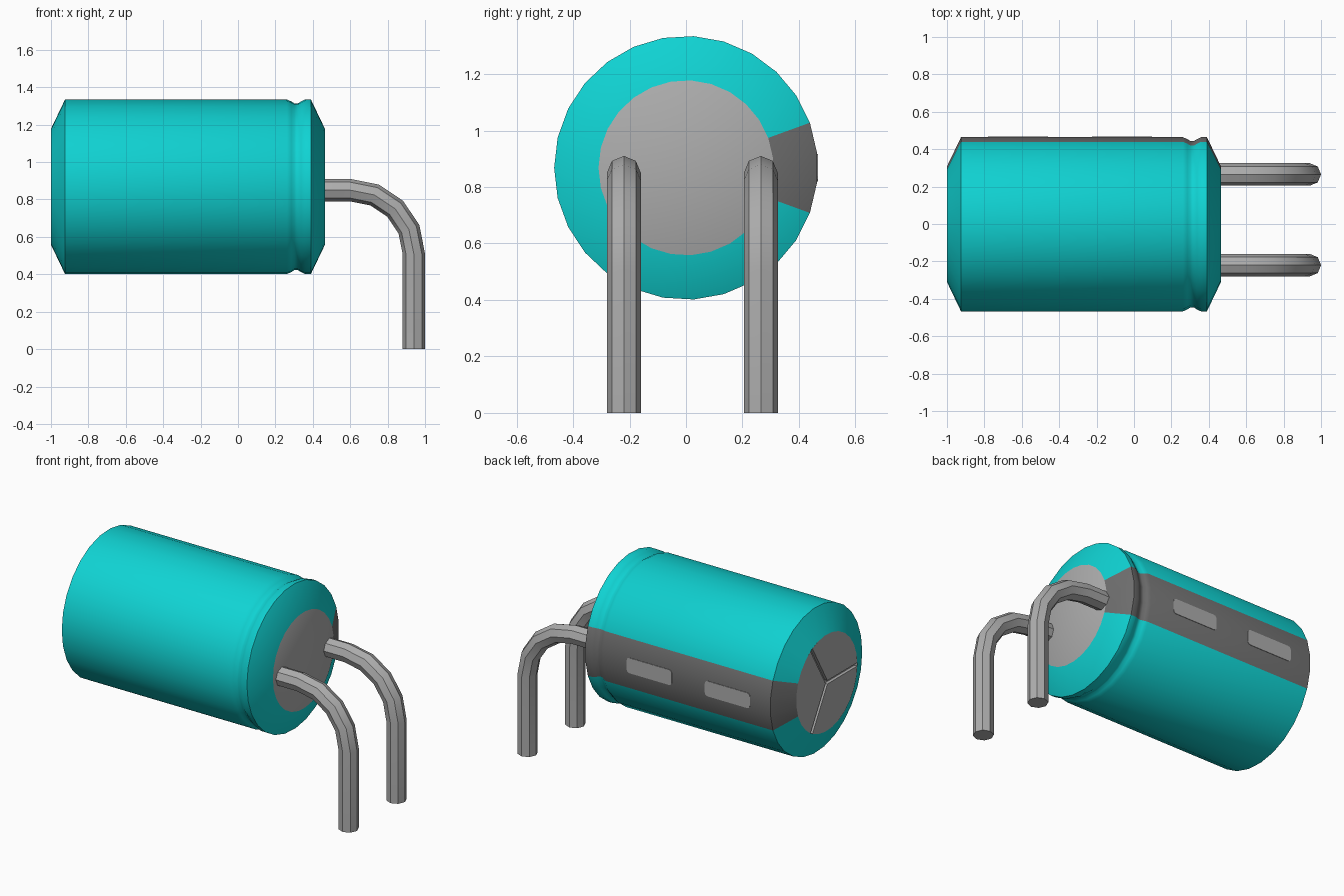
import bpy, bmesh, math
from mathutils import Vector

if "Cube" in bpy.data.objects:
    bpy.data.objects.remove(bpy.data.objects["Cube"], do_unlink=True)

SIDES = 27          # sides of the can
AXIS_Z = 0.868      # height of the can's axis
R_END = 0.31        # radius of the end discs
STEP = 2 * math.pi / SIDES


def material(name, rgb):
    m = bpy.data.materials.new(name)
    m.use_nodes = True
    m.diffuse_color = (*rgb, 1)
    bsdf = m.node_tree.nodes["Principled BSDF"]
    bsdf.inputs["Base Color"].default_value = (*rgb, 1)
    bsdf.inputs["Roughness"].default_value = 0.5
    return m


TEAL = material("teal sleeve", (0.005, 0.65, 0.65))
DARK = material("dark grey stripe", (0.16, 0.16, 0.16))
METAL = material("light grey metal", (0.42, 0.42, 0.42))


def finish(name, bm, mats, smooth=True):
    bmesh.ops.recalc_face_normals(bm, faces=bm.faces)
    me = bpy.data.meshes.new(name)
    bm.to_mesh(me)
    bm.free()
    for m in mats:
        me.materials.append(m)
    ob = bpy.data.objects.new(name, me)
    bpy.context.collection.objects.link(ob)
    if smooth:
        bpy.ops.object.select_all(action='DESELECT')
        ob.select_set(True)
        bpy.context.view_layer.objects.active = ob
        bpy.ops.object.shade_smooth_by_angle(angle=math.radians(35))
    return ob


def loft(bm, rings):
    """Skin closed rings of points and cap both ends."""
    loops = [[bm.verts.new(p) for p in ring] for ring in rings]
    n = len(loops[0])
    for a, b in zip(loops, loops[1:]):
        for i in range(n):
            j = (i + 1) % n
            bm.faces.new((a[i], a[j], b[j], b[i]))
    return bm.faces.new(loops[0]), bm.faces.new(loops[-1])


def around(x, r, a):
    """Point at angle a about the can's axis, measured from +y towards +z."""
    return Vector((x, r * math.cos(a), AXIS_Z + r * math.sin(a)))


# Can: turned profile with a recessed left end, bevels and a crimp groove
profile = [(-0.98, R_END), (-1.0, R_END), (-0.925, 0.467), (0.262, 0.467),
           (0.285, 0.457), (0.302, 0.446), (0.32, 0.446), (0.337, 0.457),
           (0.358, 0.467), (0.39, 0.467), (0.465, R_END)]
bm = bmesh.new()
ends = loft(bm, [[around(x, r, math.pi + i * STEP) for i in range(SIDES)]
                 for x, r in profile])
for f in bm.faces:
    c = f.calc_center_median()
    angle = math.atan2(c.z - AXIS_Z, c.y)
    f.material_index = 1 if abs(angle) < 1.5 * STEP else 0
    if c.x < -0.975 and f not in ends:      # inner wall of the recess
        f.material_index = 2 if c.x > -0.995 else f.material_index
for f in ends:
    f.material_index = 2
finish("can", bm, [TEAL, DARK, METAL])

# Left end disc: three sectors parted by a Y of vent grooves
HALF_GAP = 0.011
for k in range(3):
    start = math.pi + k * 2 * math.pi / 3
    trim = math.asin(HALF_GAP / R_END)
    angles = [start + trim] + [start + i * STEP for i in range(1, 9)] \
        + [start + 9 * STEP - trim]
    outline = [(R_END, a) for a in angles]
    outline.append((HALF_GAP / math.sin(math.pi / 3), start + math.pi / 3))
    bm = bmesh.new()
    loft(bm, [[around(x, r, a) for r, a in outline] for x in (-0.98, -1.0)])
    finish(f"vent_sector_{k + 1}", bm, [METAL], smooth=False)

# Polarity marks: thin rounded plates on the middle facet of the stripe
facet_y = 0.467 * math.cos(STEP / 2)
LENGTH, HEIGHT, CORNER = 0.32, 0.098, 0.02
for k, cx in enumerate((-0.065, -0.62)):
    outline = []
    for q, (sx, sz) in enumerate(((1, 1), (-1, 1), (-1, -1), (1, -1))):
        for s in range(4):
            a = (q + s / 3) * math.pi / 2
            outline.append((cx + sx * (LENGTH / 2 - CORNER) + CORNER * math.cos(a),
                            AXIS_Z + sz * (HEIGHT / 2 - CORNER) + CORNER * math.sin(a)))
    bm = bmesh.new()
    loft(bm, [[(x, y, z) for x, z in outline]
              for y in (facet_y - 0.002, facet_y + 0.003)])
    finish(f"polarity_mark_{k + 1}", bm, [METAL], smooth=False)

# Leads: eight-sided wires leaving the right end and bending down to the ground
R_WIRE, BEND = 0.06, 0.34
path = [(0.455, 0.85, math.pi / 2)]
for i in range(5):
    a = math.pi / 2 - i * math.pi / 8
    path.append((0.6 + BEND * math.cos(a), 0.51 + BEND * math.sin(a), a))
path.append((0.94, 0.0, 0.0))
for name, y in (("back_lead", 0.265), ("front_lead", -0.22)):
    rings = []
    for x, z, a in path:
        ring = []
        for i in range(8):
            t = i * math.pi / 4
            out = R_WIRE * math.cos(t)
            ring.append((x + out * math.cos(a), y + R_WIRE * math.sin(t),
                         z + out * math.sin(a)))
        rings.append(ring)
    bm = bmesh.new()
    loft(bm, rings)
    finish(name, bm, [METAL])
